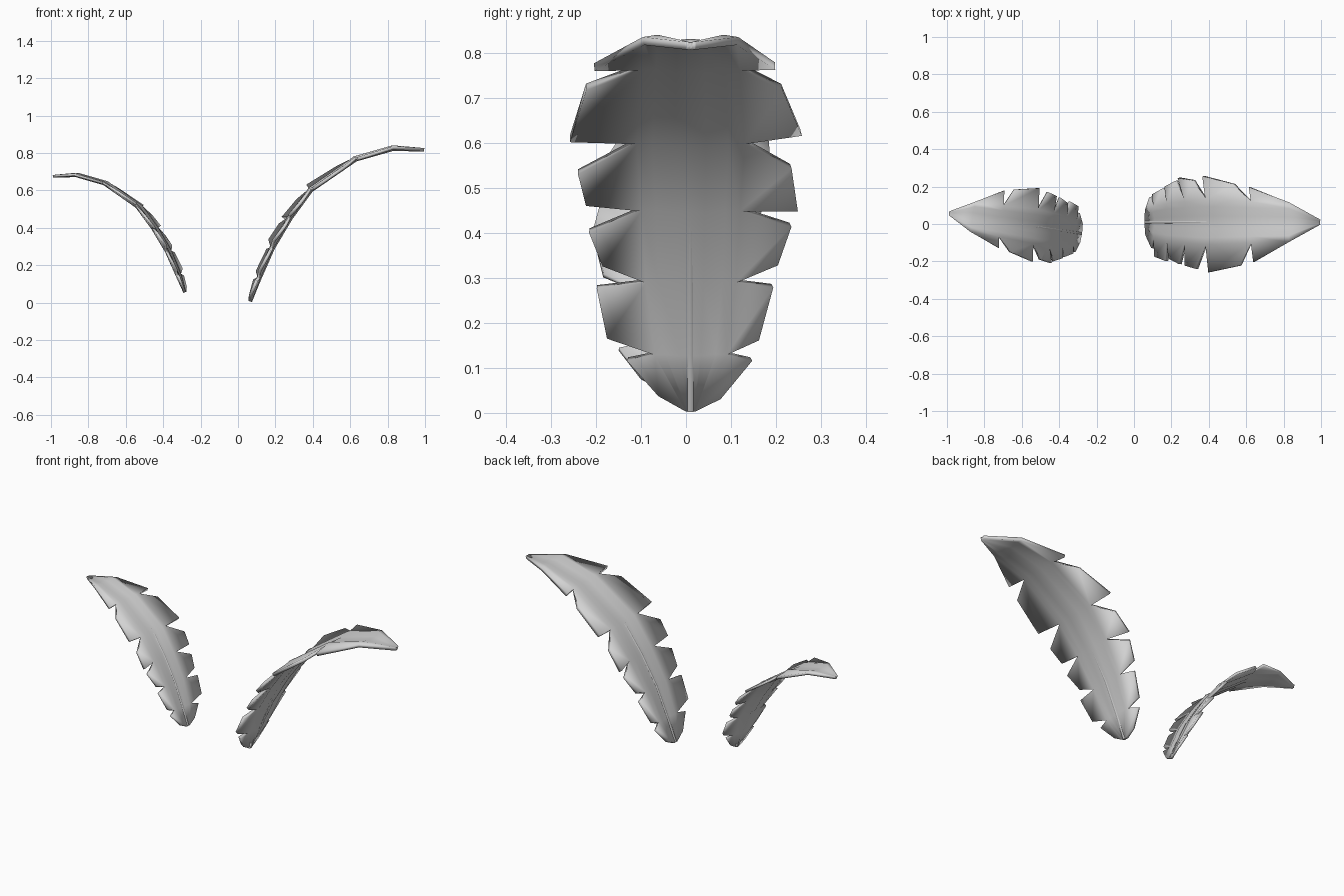
import bpy, bmesh, math
from mathutils import Vector

cube = bpy.data.objects.get("Cube")
if cube:
    bpy.data.objects.remove(cube)

grey = bpy.data.materials.new("plain_grey")
grey.use_nodes = True
grey.diffuse_color = (0.65, 0.65, 0.65, 1)
bsdf = grey.node_tree.nodes["Principled BSDF"]
bsdf.inputs["Base Color"].default_value = grey.diffuse_color
bsdf.inputs["Roughness"].default_value = 0.6

# Arching centre line (x, z), measured from the leaf base
SPINE = [Vector((x - 0.065, 0, z - 0.005)) for x, z in (
    (0.065, 0.005), (0.115, 0.13), (0.185, 0.29), (0.28, 0.45),
    (0.39, 0.60), (0.63, 0.765), (0.83, 0.822), (0.995, 0.815))]
# Half width of the untorn blade at each spine point
WIDTH = (0.012, 0.08, 0.10, 0.11, 0.12, 0.11, 0.105, 0.012)
# Cross-section: fraction of half width, height of the fold
FOLD = ((0, 0.0), (0.28, -0.003), (0.7, 0.009), (1, 0.004))

# Torn lobes: spine position, half width, lift, for lower and upper corner
LOBES = {
    1: (((0.2, 0.065, 0.01), (0.85, 0.135, 0.02)),
        ((1.15, 0.15, 0.025), (1.9, 0.182, 0.02)),
        ((2.15, 0.192, 0.035), (2.7, 0.222, 0.03)),
        ((2.9, 0.237, 0.035), (3.55, 0.223, 0.025)),
        ((4.0, 0.246, 0.03), (4.65, 0.203, 0.02)),
        ((4.97, 0.188, 0.012),)),
    -1: (((0.25, 0.07, 0.01), (0.88, 0.14, 0.01)),
         ((1.2, 0.185, 0.015), (1.92, 0.208, 0.005)),
         ((2.2, 0.195, 0.015), (2.7, 0.225, 0.005)),
         ((3.05, 0.232, 0.012), (3.55, 0.25, 0.005)),
         ((4.05, 0.268, 0.0), (4.75, 0.232, 0.0)),
         ((5.05, 0.214, 0.0),)),
}


def place(t, y, lift):
    """Point at spine position t, sideways y, raised along the normal."""
    i = min(int(t), len(SPINE) - 2)
    pos = SPINE[i].lerp(SPINE[i + 1], t - i)
    before = SPINE[max(0, math.ceil(t) - 1)]
    after = SPINE[min(len(SPINE) - 1, int(t) + 1)]
    d = (after - before).normalized()
    return pos + Vector((-d.z, 0, d.x)) * lift + Vector((0, y, 0))


def blade_mesh():
    bm = bmesh.new()

    def face(points):
        bm.faces.new([bm.verts.new(p) for p in points])

    for side, lobes in LOBES.items():
        def row(i):
            w = WIDTH[i]
            return [place(i, side * f * w, h * min(1, w / 0.1)) for f, h in FOLD]

        # Folded middle of the blade
        for i in range(len(SPINE) - 1):
            a, b = row(i), row(i + 1)
            for k in range(len(FOLD) - 1):
                quad = [a[k], b[k], b[k + 1], a[k + 1]]
                face(quad if side < 0 else quad[::-1])
        # Separate lobes along the edge
        for i, corners in enumerate(lobes):
            poly = [row(i)[-1]]
            poly += [place(t, side * y, lift) for t, y, lift in corners]
            poly.append(row(i + 1)[-1])
            face(poly if side > 0 else poly[::-1])
    bmesh.ops.remove_doubles(bm, verts=bm.verts, dist=0.0005)
    bmesh.ops.recalc_face_normals(bm, faces=bm.faces)
    mesh = bpy.data.meshes.new("leaf_blade")
    bm.to_mesh(mesh)
    bm.free()
    mesh.materials.append(grey)
    return mesh


def midrib_curve():
    curve = bpy.data.curves.new("leaf_midrib", "CURVE")
    curve.dimensions = "3D"
    curve.bevel_depth = 0.011
    curve.bevel_resolution = 1
    curve.use_fill_caps = True
    spline = curve.splines.new("POLY")
    spline.points.add(len(SPINE) - 1)
    for i, (point, pos) in enumerate(zip(spline.points, SPINE)):
        point.co = (*pos, 1)
        point.radius = 1.1 - 0.05 * i
    curve.materials.append(grey)
    return curve


BLADE, MIDRIB = blade_mesh(), midrib_curve()


def leaf(name, location, turn, scale):
    blade = bpy.data.objects.new(name + "_blade", BLADE)
    rib = bpy.data.objects.new(name + "_midrib", MIDRIB)
    for ob in (blade, rib):
        bpy.context.collection.objects.link(ob)
        ob.location = location
        ob.rotation_euler.z = math.radians(turn)
        ob.scale = (scale,) * 3
    solid = blade.modifiers.new("thickness", "SOLIDIFY")
    solid.thickness = 0.018
    solid.offset = 0
    return blade


large = leaf("large_leaf", (0.065, 0.01, 0.006), 0, 1)
small = leaf("small_leaf", (-0.285, -0.05, 0.055), 171.3, 0.765)

# Smooth blades with crisp torn edges
bpy.ops.object.select_all(action="DESELECT")
large.select_set(True)
bpy.context.view_layer.objects.active = large
bpy.ops.object.shade_smooth_by_angle(angle=math.radians(40))
